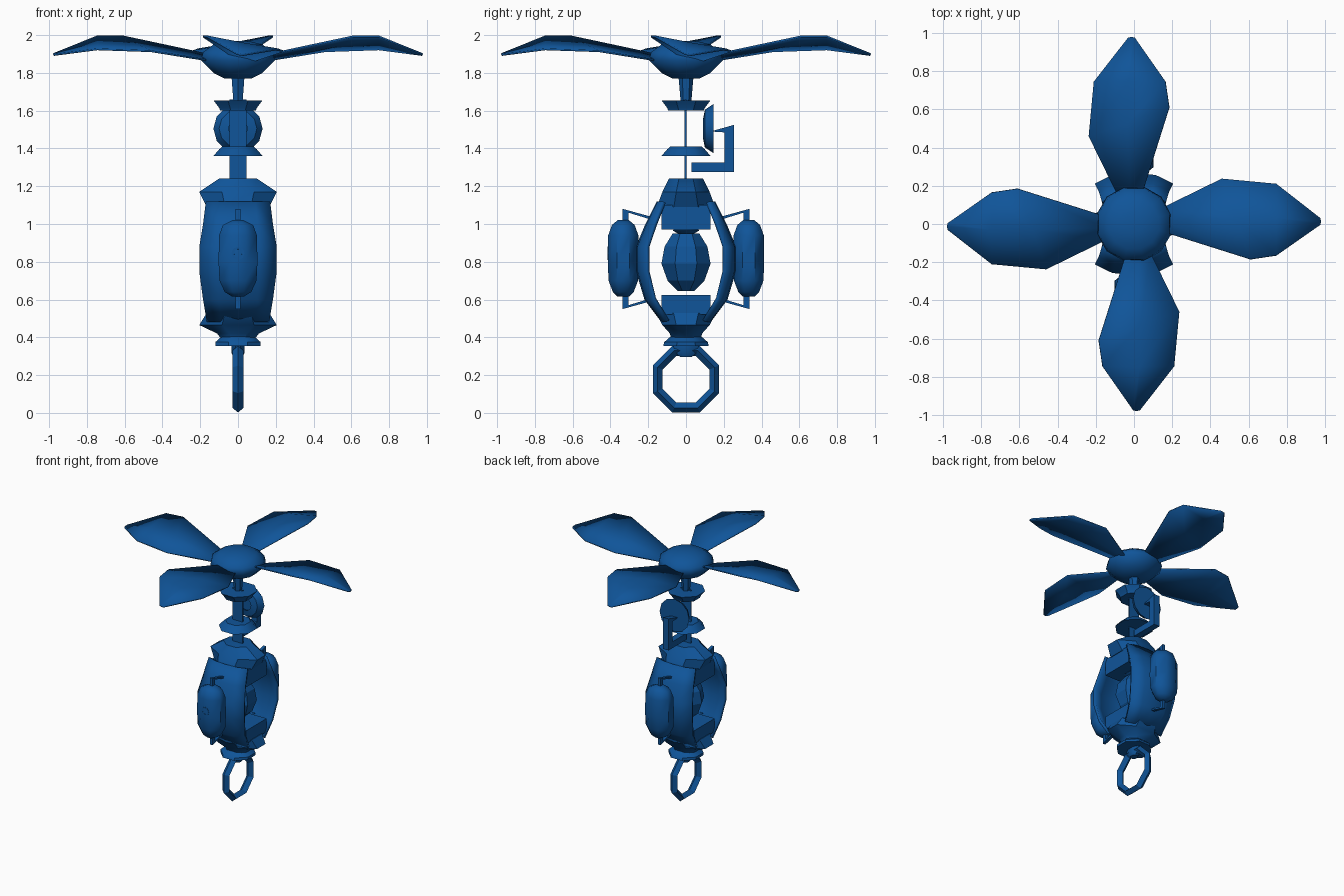
import bpy, bmesh, math
from mathutils import Vector, Matrix

cube = bpy.data.objects.get("Cube")
if cube:
    bpy.data.objects.remove(cube, do_unlink=True)

blue = bpy.data.materials.new("deep blue")
blue.use_nodes = True
COLOR = (0.005, 0.09, 0.32, 1)
blue.diffuse_color = COLOR
blue.node_tree.nodes["Principled BSDF"].inputs["Base Color"].default_value = COLOR


def finish(name, bm, smooth=35):
    bmesh.ops.recalc_face_normals(bm, faces=bm.faces)
    me = bpy.data.meshes.new(name)
    bm.to_mesh(me)
    bm.free()
    me.materials.append(blue)
    ob = bpy.data.objects.new(name, me)
    bpy.context.collection.objects.link(ob)
    bpy.ops.object.select_all(action='DESELECT')
    ob.select_set(True)
    bpy.context.view_layer.objects.active = ob
    if smooth:
        bpy.ops.object.shade_smooth_by_angle(angle=math.radians(smooth))
    return ob


def loft(name, rows, closed=True, smooth=35):
    """Skin a list of point rows; closed rows get end caps."""
    bm = bmesh.new()
    vs = [[bm.verts.new(p) for p in r] for r in rows]
    n = len(rows[0])
    for a, b in zip(vs, vs[1:]):
        for i in range(n if closed else n - 1):
            j = (i + 1) % n
            bm.faces.new((a[i], a[j], b[j], b[i]))
    if closed:
        bm.faces.new(vs[0])
        bm.faces.new(vs[-1])
    return finish(name, bm, smooth)


def turned(name, profile, sides=8, center=(0, 0), smooth=35):
    """Stack of elliptical rings: profile rows are (z, rx, ry)."""
    rows = []
    for z, rx, ry in profile:
        ring = []
        for i in range(sides):
            a = 2 * math.pi * (i + 0.5) / sides
            k = 1 / math.cos(math.pi / sides)
            ring.append((center[0] + rx * k * math.cos(a), center[1] + ry * k * math.sin(a), z))
        rows.append(ring)
    return loft(name, rows, True, smooth)


def box(name, lo, hi):
    bm = bmesh.new()
    bmesh.ops.create_cube(bm, size=1)
    lo, hi = Vector(lo), Vector(hi)
    for v in bm.verts:
        v.co = Vector([(lo[i] + hi[i]) / 2 + v.co[i] * (hi[i] - lo[i]) for i in range(3)])
    return finish(name, bm, 0)


def plate(name, outline, half):
    """Extrude a (y, z) outline across x."""
    return loft(name, [[(x, y, z) for y, z in outline] for x in (-half, half)], True, 0)


def thicken(ob, t, offset):
    m = ob.modifiers.new("thickness", 'SOLIDIFY')
    m.thickness = t
    m.offset = offset


# Rotor hub and stem
turned("rotor_hub", [(1.77, .07, .07), (1.80, .13, .13), (1.865, .195, .195), (1.91, .185, .185),
                     (1.95, .13, .13), (1.97, .05, .05)], 12, smooth=60)
turned("rotor_stem", [(1.655, .025, .025), (1.79, .035, .035)], 6)

# Four twisted blades with folded tips
blade_rows = [
    [(.15, .085, 1.865), (.15, .02, 1.88), (.15, -.04, 1.895)],
    [(.46, .237, 1.915), (.53, .03, 1.945), (.61, -.185, 1.993)],
    [(.745, .21, 1.925), (.745, .03, 1.955), (.745, -.165, 1.993)],
    [(.975, .03, 1.895), (.978, .012, 1.897), (.975, -.005, 1.90)],
]
for k, side in enumerate(("left", "back", "right", "front")):
    rot = Matrix.Rotation(k * math.pi / 2, 3, 'Z')
    ob = loft("blade_" + side, [[rot @ Vector(p) for p in r] for r in blade_rows], False, 30)
    thicken(ob, .01, 0)

# Mast with two flared collars
box("mast", (-.045, -.007, 1.22), (.045, .003, 1.66))
turned("upper_collar", [(1.60, .095, .095), (1.615, .10, .10), (1.655, .13, .13)])
turned("lower_collar", [(1.36, .13, .13), (1.395, .10, .10), (1.41, .085, .085)])

# Dish behind the mast and its bent arm
dish_rows = []
for y, r in ((.145, .13), (.10, .10), (.09, .05), (.10, .05), (.115, .09)):
    dish_rows.append([(r * math.cos(i * math.pi / 6), y, 1.505 + r * math.sin(i * math.pi / 6))
                      for i in range(12)])
loft("dish", dish_rows)
plate("dish_arm", [(.03, 1.275), (.255, 1.275), (.255, 1.525), (.13, 1.49), (.205, 1.485),
                   (.205, 1.325), (.03, 1.325)], .025)

# Body: front and back curved shells, open on the flanks
shell = [(1.12, .155, .17), (1.0, .215, .185), (.88, .265, .205), (.75, .265, .205),
         (.60, .22, .185), (.48, .13, .165)]
for s, side in ((-1, "front"), (1, "back")):
    rows = []
    for z, yo, xh in shell:
        rows.append([(f * xh, s * yo * g, z) for f, g in
                     ((-1, .8), (-.55, .97), (0, 1), (.55, .97), (1, .8))])
    ob = loft("body_shell_" + side, rows, False, 40)
    thicken(ob, .02, -1 if s * ob.data.polygons[0].normal.y > 0 else 1)

# Flared caps closing the body
turned("body_top", [(1.09, .165, .155), (1.17, .205, .125), (1.24, .10, .09)])
turned("body_bottom", [(.38, .08, .075), (.42, .11, .085), (.465, .205, .125), (.53, .165, .16)])
box("upper_rack", (-.16, -.13, .97), (.16, .13, 1.10))
box("lower_rack", (-.16, -.13, .52), (.16, .13, .625))

# Faceted core with its mount
turned("core", [(.645, .04, .04), (.70, .095, .09), (.79, .125, .12), (.88, .11, .105),
                (.95, .06, .065)], 7, smooth=0)
turned("core_mount", [(.94, .025, .025), (.965, .07, .07), (.99, .05, .05)])

# Front and back pods with brackets
for s, side in ((-1, "front"), (1, "back")):
    turned("pod_" + side, [(.615, .03, .03), (.64, .07, .055), (.70, .098, .078), (.80, .103, .082),
                           (.94, .10, .08), (.995, .08, .06), (1.02, .03, .03)],
           8, (0, s * .332), 50)
    for m, level in ((1, "upper"), (-1, "lower")):
        pts = [(.19, .225), (.335, .265), (.335, .17), (.305, .17), (.305, .245), (.19, .21)]
        plate(f"{level}_bracket_{side}", [(s * y, .815 + m * z) for y, z in pts], .012)

# Round port on the front pod
port = [[(r * math.cos(i * math.pi / 4), y, .845 + r * math.sin(i * math.pi / 4)) for i in range(8)]
        for y, r in ((-.38, .035), (-.415, .035), (-.415, .022), (-.40, .02))]
loft("front_port", port)

# Foot plate, knuckle and hanging ring
turned("foot_plate", [(.355, .12, .12), (.375, .12, .115), (.41, .08, .075)])
turned("knuckle", [(.295, .025, .03), (.32, .035, .055), (.36, .035, .07)])
ring_rows = []
for i in range(9):
    a = 2 * math.pi * i / 8 + math.pi / 8
    c = Vector((0, math.cos(a), math.sin(a)))
    ring_rows.append([c * (.164 + dr) + Vector((dx, 0, .178))
                      for dr, dx in ((.026, 0), (0, .03), (-.03, 0), (0, -.03))])
bm = bmesh.new()
rv = [[bm.verts.new(p) for p in r] for r in ring_rows[:8]]
for i in range(8):
    for j in range(4):
        bm.faces.new((rv[i][j], rv[i][(j + 1) % 4], rv[(i + 1) % 8][(j + 1) % 4], rv[(i + 1) % 8][j]))
finish("hanging_ring", bm, 30)
